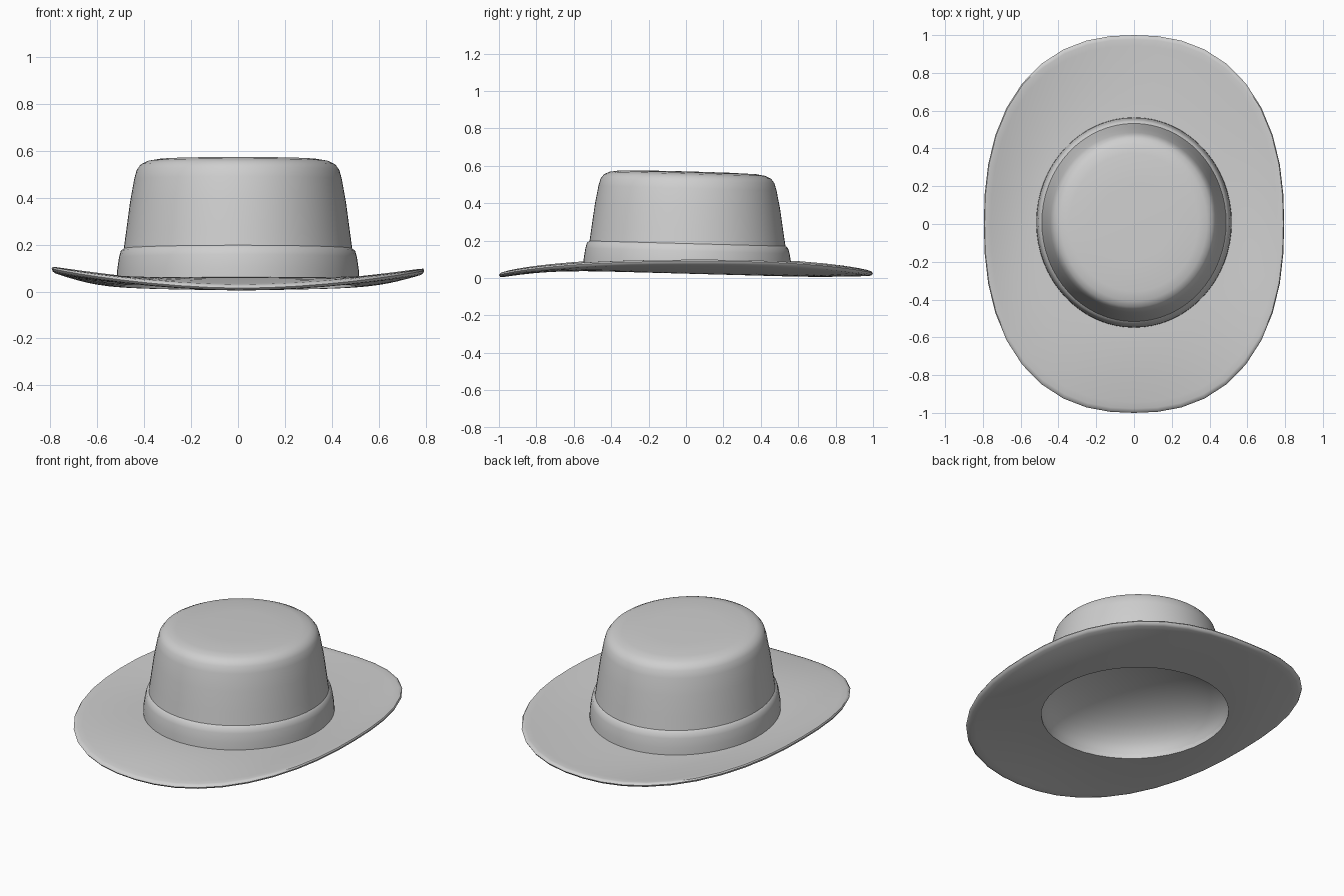
import bpy, bmesh, math

cube = bpy.data.objects.get("Cube")
if cube:
    bpy.data.objects.remove(cube, do_unlink=True)

# One plain felt colour
GREY = (0.62, 0.62, 0.62, 1)
felt = bpy.data.materials.new("grey_felt")
felt.use_nodes = True
felt.diffuse_color = GREY
felt.node_tree.nodes["Principled BSDF"].inputs["Base Color"].default_value = GREY

TILT = -0.027      # the hat leans slightly towards the back
THICK = 0.026      # felt thickness of the brim
BASE = 0.023       # underside of the brim at the head opening


def oval(a, rx, ry, power=2.0):
    c, s = math.cos(a), math.sin(a)
    d = (abs(c) ** power + abs(s) ** power) ** (1 / power)
    return rx * c / d, ry * s / d


def crown_point(a, r, z):
    """Point on a tilted, slightly oval ring."""
    x, y = oval(a, r, r * 1.075)
    y += 0.008
    return x, y, z + TILT * y


def brim_point(a, t, h):
    """Blend from the head opening (t = 0) to the rim (t = 1), curled at the sides."""
    x0, y0, z0 = crown_point(a, 0.504, BASE)
    x1, y1 = oval(a, 0.795, 1.0, 2.35)
    x, y = x0 + (x1 - x0) * t, y0 + (y1 - y0) * t
    curl = 0.032 * y1 - 0.017 + 0.074 * abs(x1 / 0.795) ** 1.8 - 0.005 * x1
    return x, y, BASE + TILT * y + curl * t ** 1.8 + h


def sweep(name, profile, point, segments, closed=False):
    bm = bmesh.new()
    rings = []
    for u, v in profile:
        if u == 0 and point is crown_point:
            rings.append([bm.verts.new(point(0, u, v))] * segments)
        else:
            rings.append([bm.verts.new(point(math.tau * i / segments, u, v))
                          for i in range(segments)])
    pairs = list(zip(rings, rings[1:]))
    if closed:
        pairs.append((rings[-1], rings[0]))
    for low, high in pairs:
        for i in range(segments):
            j = (i + 1) % segments
            corners = list(dict.fromkeys((low[i], low[j], high[j], high[i])))
            if len(corners) > 2:
                bm.faces.new(corners)
    bmesh.ops.recalc_face_normals(bm, faces=bm.faces)
    mesh = bpy.data.meshes.new(name)
    bm.to_mesh(mesh)
    bm.free()
    mesh.materials.append(felt)
    obj = bpy.data.objects.new(name, mesh)
    bpy.context.collection.objects.link(obj)
    bpy.ops.object.select_all(action="DESELECT")
    obj.select_set(True)
    bpy.context.view_layer.objects.active = obj
    bpy.ops.object.shade_smooth_by_angle(angle=math.radians(50))
    return obj


# Brim with a rounded rim
spread = [i / 8 for i in range(8)] + [0.95]
top = [(t, THICK) for t in spread]
rim = [(0.985, 0.023), (1, 0.014), (0.985, 0.004)]
under = [(t, 0) for t in reversed(spread)]
sweep("brim", top + rim + under, brim_point, 40, closed=True)

# Crown, starting inside the hat band
crown = [(0.492, 0.15), (0.477, 0.26), (0.461, 0.38), (0.443, 0.48),
         (0.432, 0.52), (0.415, 0.543), (0.387, 0.557), (0.34, 0.565),
         (0.2, 0.569), (0, 0.57)]
sweep("crown", crown, crown_point, 64)

# Domed lining, seen through the head opening
dome = [(0.506 * math.cos(a), BASE + 0.01 + 0.25 * math.sin(a))
        for a in (math.pi / 2 * i / 10 for i in range(10))]
lining = sweep("lining", dome + [(0, BASE + 0.26)], crown_point, 64)
lining.data.flip_normals()

# Hat band wrapped around the base of the crown
band = [(0.518, BASE + 0.013), (0.516, 0.09), (0.508, 0.145), (0.5, 0.174),
        (0.488, 0.184)]
sweep("hat_band", band, crown_point, 64)
